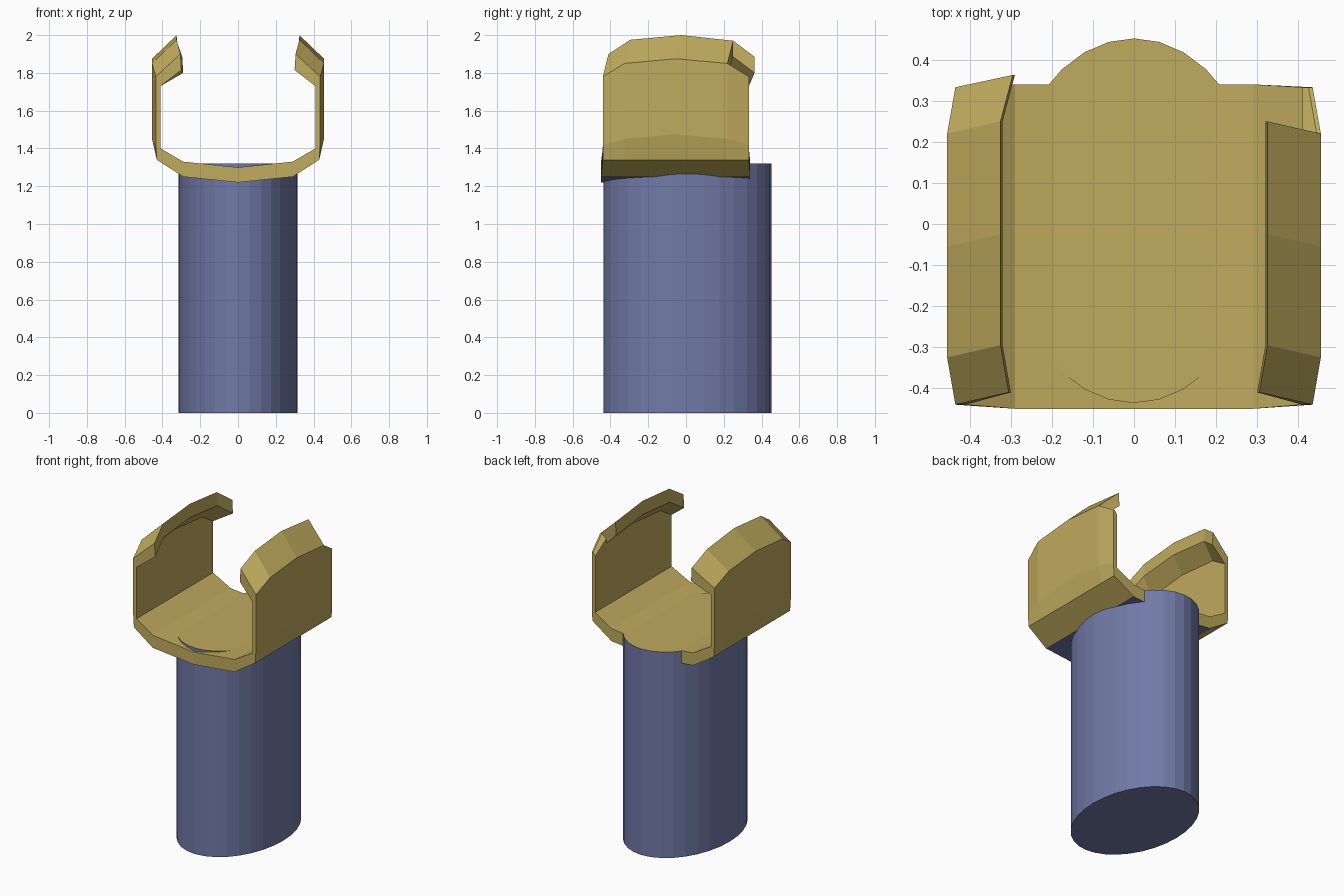
import bpy, bmesh
from mathutils import Matrix

if "Cube" in bpy.data.objects:
    bpy.data.objects.remove(bpy.data.objects["Cube"])


def material(name, rgb):
    m = bpy.data.materials.new(name)
    m.diffuse_color = (*rgb, 1)
    m.use_nodes = True
    m.node_tree.nodes["Principled BSDF"].inputs["Base Color"].default_value = m.diffuse_color
    return m


BLUE = material("slate_blue", (0.165, 0.195, 0.39))
TAN = material("ochre_tan", (0.52, 0.405, 0.11))


def finish(bm, name, rule):
    bm.normal_update()
    for f in bm.faces:
        f.material_index = rule(f)
    me = bpy.data.meshes.new(name)
    bm.to_mesh(me)
    bm.free()
    for m in (BLUE, TAN):
        me.materials.append(m)
    ob = bpy.data.objects.new(name, me)
    bpy.context.collection.objects.link(ob)


# Oval post: blue sides and base, tan top
bm = bmesh.new()
bmesh.ops.create_cone(bm, cap_ends=True, segments=32, radius1=1, radius2=1, depth=1.32)
bm.transform(Matrix.Translation((0, 0.008, 0.66)) @ Matrix.Diagonal((0.315, 0.444, 1, 1)))
finish(bm, "oval_post", lambda f: 1 if f.normal.z > 0.9 else 0)


def section(y, yfloor, xo, zl, zs, xt, zt, cut=False):
    """Half cross-section of the clamp: outside from the centre up, then back inside."""
    yt = y + 0.03
    if cut:
        tip = [(xo - 0.01, y, zs), (0.41, y, zs - 0.02)]
    else:
        tip = [(xt, yt, zt), (xt - 0.005, yt, zt - 0.085)]
    return [(0, yfloor, 1.22), (0.29, yfloor, 1.25), (0.43, y, 1.34),
            (xo, y, zl), (xo, y, zs), *tip,
            (0.41, y, zs - 0.05), (0.41, y, 1.40), (0.29, yfloor, 1.33), (0, yfloor, 1.30)]


def add_half(bm, side, sections):
    rings = [[bm.verts.new((side * x, y, z)) for x, y, z in s] for s in sections]
    for a, b in zip(rings, rings[1:]):
        for i in range(len(a) - 1):
            bm.faces.new((a[i], a[i + 1], b[i + 1], b[i]))
    bm.faces.new(rings[0])
    bm.faces.new(rings[-1])


# Open clamp: two lofted halves, the right one with a notch in its back tip
front = [section(-0.44, -0.45, 0.435, 1.42, 1.78, 0.305, 1.90),
         section(-0.325, -0.325, 0.455, 1.45, 1.85, 0.325, 1.975),
         section(-0.055, -0.055, 0.455, 1.475, 1.875, 0.325, 2.0)]
inner_back = (0.22, 0.22, 0.455, 1.45, 1.85, 0.325, 1.97)
end_back = (0.333, 0.34, 0.435, 1.42, 1.78, 0.295, 1.885)
bm = bmesh.new()
add_half(bm, -1, front + [section(*inner_back), section(*end_back)])
add_half(bm, 1, front + [section(*inner_back), section(*inner_back, cut=True),
                         section(*end_back, cut=True)])
bmesh.ops.remove_doubles(bm, verts=bm.verts[:], dist=0.0005)
bmesh.ops.dissolve_degenerate(bm, edges=bm.edges[:], dist=0.0005)
bmesh.ops.recalc_face_normals(bm, faces=bm.faces[:])
# flat underside is blue
finish(bm, "open_clamp",
       lambda f: 0 if f.normal.z < -0.9 and f.calc_center_median().z < 1.3 else 1)
